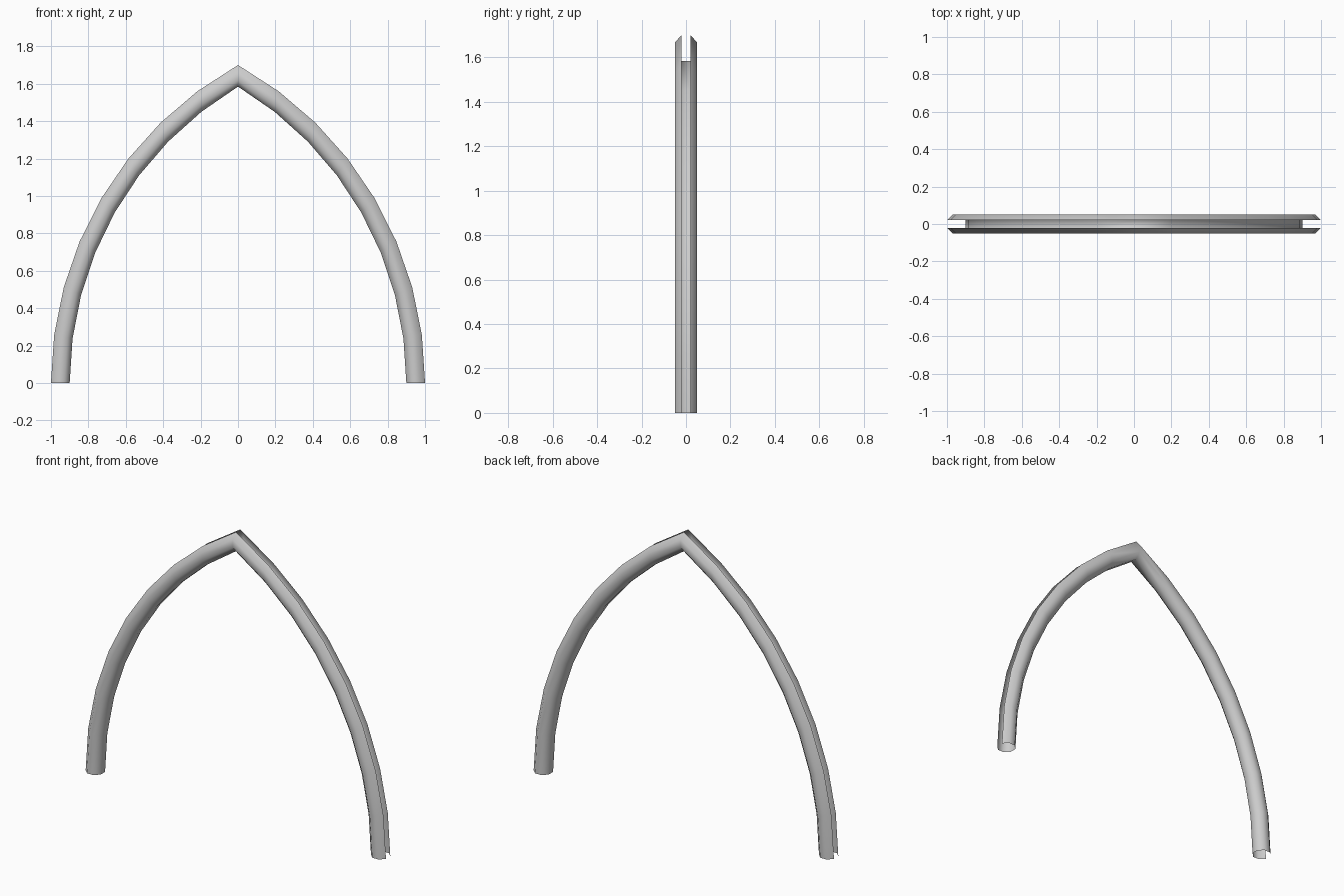
import bpy, bmesh, math

if "Cube" in bpy.data.objects:
    bpy.data.objects.remove(bpy.data.objects["Cube"])

CENTRE = 0.945          # each half arc is centred this far past the middle
MID_R = 1.895           # arc radius of the tube centreline
APOTHEM = 0.05          # octagonal tube, flat-to-flat 0.1
STEPS = 8               # segments per half arch

# Open octagon section: (radial offset, y); the outermost face is left out as a slot
rho = APOTHEM / math.cos(math.pi / 8)
angles = [math.radians(22.5 + 45 * k) for k in range(8)]
section = [(rho * math.cos(a), rho * math.sin(a)) for a in angles]


def ring(bm, t, side):
    """One section at fraction t (0 foot, 1 apex), mitred so the apex lies on x = 0."""
    verts = []
    for dr, y in section:
        r = MID_R + dr
        a = t * math.acos(CENTRE / r)
        verts.append(bm.verts.new((side * (r * math.cos(a) - CENTRE), y, r * math.sin(a))))
    return verts


# Pointed arch: sweep from right foot over the apex to left foot
bm = bmesh.new()
rings = [ring(bm, i / STEPS, 1) for i in range(STEPS + 1)]
rings += [ring(bm, i / STEPS, -1) for i in reversed(range(STEPS))]
for lower, upper in zip(rings, rings[1:]):
    for k in range(7):
        bm.faces.new((lower[k], lower[k + 1], upper[k + 1], upper[k]))

mesh = bpy.data.meshes.new("pointed_arch_channel")
bm.to_mesh(mesh)
bm.free()
arch = bpy.data.objects.new("pointed_arch_channel", mesh)
bpy.context.collection.objects.link(arch)

# Smooth round the tube, sharp crease at the apex
bpy.context.view_layer.objects.active = arch
arch.select_set(True)
bpy.ops.object.shade_smooth_by_angle(angle=math.radians(50))
